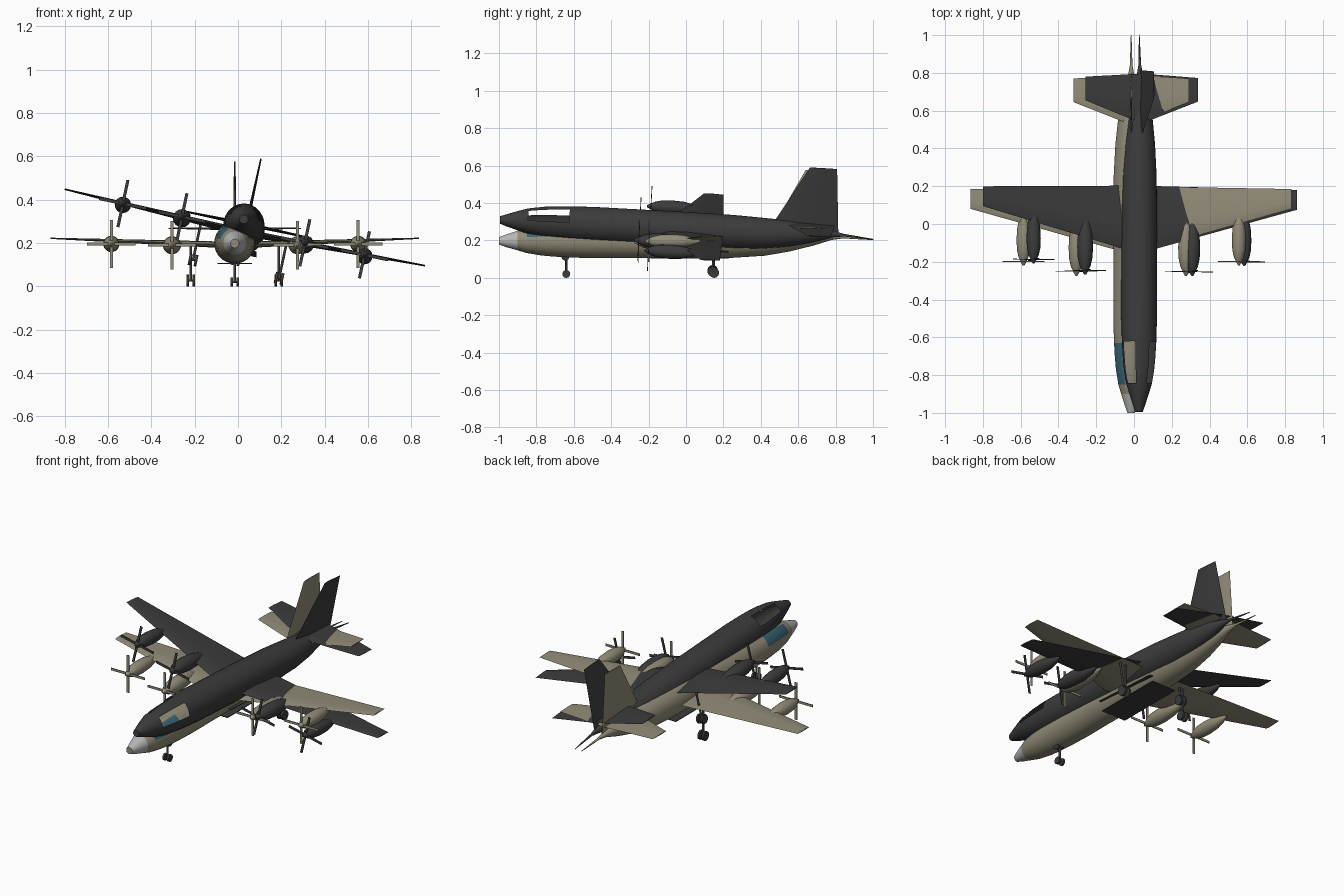
import bpy, bmesh, math
from mathutils import Matrix, Vector

cube = bpy.data.objects.get("Cube")
if cube:
    bpy.data.objects.remove(cube, do_unlink=True)


def material(name, rgb):
    m = bpy.data.materials.new(name)
    m.use_nodes = True
    m.diffuse_color = (*rgb, 1)
    m.node_tree.nodes["Principled BSDF"].inputs["Base Color"].default_value = (*rgb, 1)
    return m


TAN = material("tan", (0.29, 0.265, 0.19))
DARK = material("dark_grey", (0.045, 0.045, 0.046))
GLASS = material("teal_glass", (0.04, 0.13, 0.18))
NOSE = material("light_grey", (0.48, 0.48, 0.48))


def finish(name, bm, place, mats, smooth=True):
    """Turn a bmesh into a placed, shaded object."""
    bmesh.ops.recalc_face_normals(bm, faces=bm.faces)
    mesh = bpy.data.meshes.new(name)
    bm.to_mesh(mesh)
    bm.free()
    obj = bpy.data.objects.new(name, mesh)
    bpy.context.collection.objects.link(obj)
    obj.matrix_world = place
    for m in mats:
        mesh.materials.append(m)
    if smooth:
        bpy.ops.object.select_all(action="DESELECT")
        obj.select_set(True)
        bpy.context.view_layer.objects.active = obj
        bpy.ops.object.shade_smooth_by_angle(angle=math.radians(35))
    return obj


def loft(bm, rings):
    """Skin closed rings of points; return the side faces band by band."""
    rows = [[bm.verts.new(p) for p in ring] for ring in rings]
    n = len(rows[0])
    bands = [[bm.faces.new((a[i], a[(i + 1) % n], b[(i + 1) % n], b[i]))
              for i in range(n)] for a, b in zip(rows, rows[1:])]
    bm.faces.new(rows[0])
    bm.faces.new(rows[-1])
    return bands


def circle(y, r, z=0.0, x=0.0, n=36):
    turn = [math.tau * (i + 0.5) / n for i in range(n)]
    return [Vector((x + r * math.cos(t), y, z + r * math.sin(t))) for t in turn]


def aerofoil(span, lead, trail, height, thick, upright=False):
    """Six-point section at one span station."""
    chord = trail - lead
    pts = [(lead, 0), (lead + 0.12 * chord, thick * 0.4), (lead + 0.4 * chord, thick * 0.5),
           (trail, 0), (lead + 0.4 * chord, -thick * 0.5), (lead + 0.12 * chord, -thick * 0.4)]
    if upright:
        return [Vector((t, y, span)) for y, t in pts]
    return [Vector((span, y, height + t)) for y, t in pts]


def box(bm, size, at, turn=Matrix()):
    m = Matrix.Translation(at) @ turn @ Matrix.Diagonal((*size, 1))
    bmesh.ops.create_cube(bm, size=1, matrix=m)


def cylinder(bm, r, length, at, axis="Z"):
    turn = Matrix.Rotation(math.pi / 2, 4, "Y") if axis == "X" else Matrix()
    bmesh.ops.create_cone(bm, cap_ends=True, segments=20, radius1=r, radius2=r,
                          depth=length, matrix=Matrix.Translation(at) @ turn)


# Hull stations: y, radius, centre height
HULL = [(-1, 0.02, -0.002), (-0.96, 0.034, -0.002), (-0.9, 0.053, 0), (-0.85, 0.068, 0),
        (-0.77, 0.081, 0), (-0.7, 0.087, 0), (-0.63, 0.091, 0), (-0.5, 0.095, 0),
        (0, 0.095, 0), (0.25, 0.093, 0), (0.42, 0.084, 0.002), (0.55, 0.07, 0.01),
        (0.68, 0.045, 0.017), (0.78, 0.018, 0.021), (0.84, 0.007, 0.018), (1, 0.002, 0.004)]


def hull(prefix, place, body, painted):
    bm = bmesh.new()
    bands = loft(bm, [circle(*s) for s in HULL])
    windows = []
    for (y, _, _), band in zip(HULL, bands):
        for f in band:
            c = f.calc_center_median()
            elevation = math.degrees(math.atan2(c.z, abs(c.x)))
            if y < -0.91 and painted:
                f.material_index = 1
            if -0.86 < y < -0.64 and 15 < elevation < 65:
                f.material_index = 2
                windows.append(f)
    if not painted:  # open cockpit windows
        bmesh.ops.delete(bm, geom=windows, context="FACES")
    finish(prefix + "_fuselage", bm, place, [body, NOSE, GLASS])


def surfaces(prefix, place, body):
    # Main wing
    bm = bmesh.new()
    tip = (0.08, 0.185, 0.022, 0.006)
    loft(bm, [aerofoil(-0.85, *tip), aerofoil(0, -0.16, 0.2, -0.01, 0.032),
              aerofoil(0.85, *tip)])
    finish(prefix + "_wing", bm, place, [body])
    # Tailplane
    bm = bmesh.new()
    tip = (0.645, 0.77, 0.068, 0.005)
    loft(bm, [aerofoil(-0.305, *tip), aerofoil(0, 0.525, 0.79, 0.066, 0.014),
              aerofoil(0.305, *tip)])
    finish(prefix + "_tailplane", bm, place, [body])
    # Fin
    bm = bmesh.new()
    loft(bm, [aerofoil(0.03, 0.44, 0.81, 0, 0.018, True),
              aerofoil(0.377, 0.64, 0.785, 0, 0.007, True)])
    finish(prefix + "_fin", bm, place, [body])


POD = [(0, 0.005), (0.02, 0.016), (0.05, 0.03), (0.09, 0.039), (0.15, 0.042),
       (0.22, 0.038), (0.28, 0.025), (0.33, 0.005)]


def engines(prefix, place, body):
    for side, word in ((-1, "right"), (1, "left")):
        for x, front, size, spot in ((0.29, -0.275, 1, "inner"), (0.57, -0.22, 0.9, "outer")):
            tag = f"{prefix}_{word}_{spot}"
            z = -0.01 if spot == "inner" else -0.004
            bm = bmesh.new()
            loft(bm, [circle(front + y * size, r * size, z, side * x, 16) for y, r in POD])
            finish(tag + "_nacelle", bm, place, [body])
            bm = bmesh.new()
            for k in range(4):
                turn = Matrix.Rotation(k * math.pi / 2, 4, "Y")
                arm = turn @ Vector((0, 0, 0.058))
                box(bm, (0.014, 0.004, 0.106), Vector((side * x, front + 0.022, z)) + arm, turn)
            finish(tag + "_propeller", bm, place, [body], False)


def landing_gear(prefix, place):
    for name, x, y, r, top in (("nose", 0, -0.64, 0.021, -0.08),
                               ("right", -0.203, 0.15, 0.027, 0),
                               ("left", 0.203, 0.15, 0.027, 0)):
        bm = bmesh.new()
        axle = r - 0.2
        cylinder(bm, 0.006, top - axle, (x, y, (top + axle) / 2))
        cylinder(bm, 0.005, 0.03, (x, y, axle), "X")
        for s in (-1, 1):
            cylinder(bm, r, 0.012, (x + s * 0.014, y, axle), "X")
        finish(f"{prefix}_{name}_gear", bm, place, [DARK])
    # Flat panel under the belly
    bm = bmesh.new()
    box(bm, (0.16, 0.42, 0.004), (0, 0.02, -0.094))
    finish(prefix + "_belly_panel", bm, place, [DARK], False)


def aircraft(prefix, place, body, painted):
    hull(prefix, place, body, painted)
    surfaces(prefix, place, body)
    engines(prefix, place, body)
    landing_gear(prefix, place)


# One level aircraft, and a second one banked and pitched through it
level = Matrix.Translation((-0.015, 0, 0.2))
banked = (Matrix.Translation((0.027, 0.004, 0.257))
          @ Matrix.Rotation(math.radians(-3.15), 4, "X")
          @ Matrix.Rotation(math.radians(12), 4, "Y"))
aircraft("tan", level, TAN, True)
aircraft("dark", banked, DARK, False)
